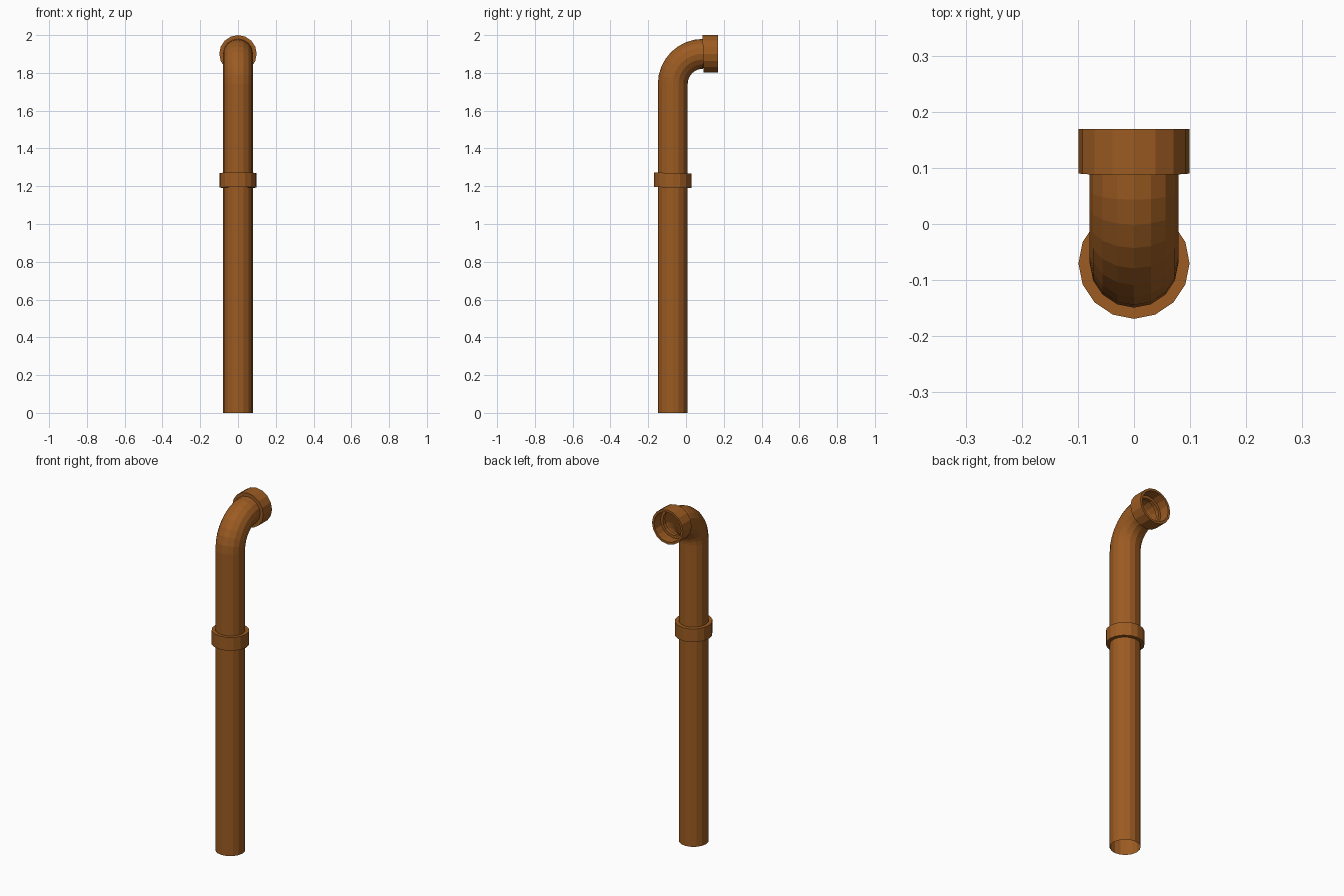
import bpy, bmesh
from math import sin, cos, pi, radians
from mathutils import Vector

if "Cube" in bpy.data.objects:
    bpy.data.objects.remove(bpy.data.objects["Cube"])

SIDES = 16
PIPE_R, COLLAR_R = 0.079, 0.099
AXIS_Y, AXIS_Z = -0.07, 1.901      # axis of the upright and of the outlet
BEND_R, BEND_STEPS = 0.16, 8

copper = bpy.data.materials.new("copper_brown")
copper.diffuse_color = (0.33, 0.105, 0.016, 1)
copper.use_nodes = True
copper.node_tree.nodes["Principled BSDF"].inputs["Base Color"].default_value = copper.diffuse_color


def tube(name, stations, closed=False):
    """Skin 16-sided rings; station = (y, z, tilt from vertical, radius)."""
    bm = bmesh.new()
    rings = []
    for y, z, tilt, r in stations:
        across = Vector((0, cos(tilt), -sin(tilt)))
        ring = []
        for i in range(SIDES):
            a = 2 * pi * i / SIDES
            ring.append(bm.verts.new(Vector((0, y, z)) + r * (Vector((cos(a), 0, 0)) + across * sin(a))))
        rings.append(ring)
    pairs = list(zip(rings, rings[1:]))
    if closed:
        pairs.append((rings[-1], rings[0]))
    for low, high in pairs:
        for i in range(SIDES):
            j = (i + 1) % SIDES
            bm.faces.new((low[i], low[j], high[j], high[i]))
    mesh = bpy.data.meshes.new(name)
    bm.to_mesh(mesh)
    bm.free()
    mesh.materials.append(copper)
    obj = bpy.data.objects.new(name, mesh)
    bpy.context.collection.objects.link(obj)
    return obj


# Upright pipe, open at the bottom, running into the quarter bend
path = [(AXIS_Y, 0, 0, PIPE_R)]
for k in range(BEND_STEPS + 1):
    a = pi / 2 * k / BEND_STEPS
    path.append((AXIS_Y + BEND_R * (1 - cos(a)), AXIS_Z - BEND_R + BEND_R * sin(a), a, PIPE_R))
tube("pipe", path)

# Joint collar around the upright, very slightly tilted
t = radians(1.5)
tube("joint_collar", [
    (AXIS_Y, 1.193, t, PIPE_R - 0.001),
    (AXIS_Y, 1.193, t, COLLAR_R),
    (AXIS_Y, 1.27, t, COLLAR_R),
    (AXIS_Y, 1.27, t, PIPE_R - 0.001)])

# Open socket at the outlet, with a rim and an inner step
h = pi / 2
tube("outlet_socket", [
    (0.09, AXIS_Z, h - t, PIPE_R - 0.001),
    (0.09, AXIS_Z, h - t, COLLAR_R),
    (0.169, AXIS_Z, h, COLLAR_R),
    (0.169, AXIS_Z, h, 0.086),
    (0.11, AXIS_Z, h, 0.086),
    (0.11, AXIS_Z, h, PIPE_R - 0.008),
    (0.09, AXIS_Z, h, PIPE_R - 0.008)], closed=True)
